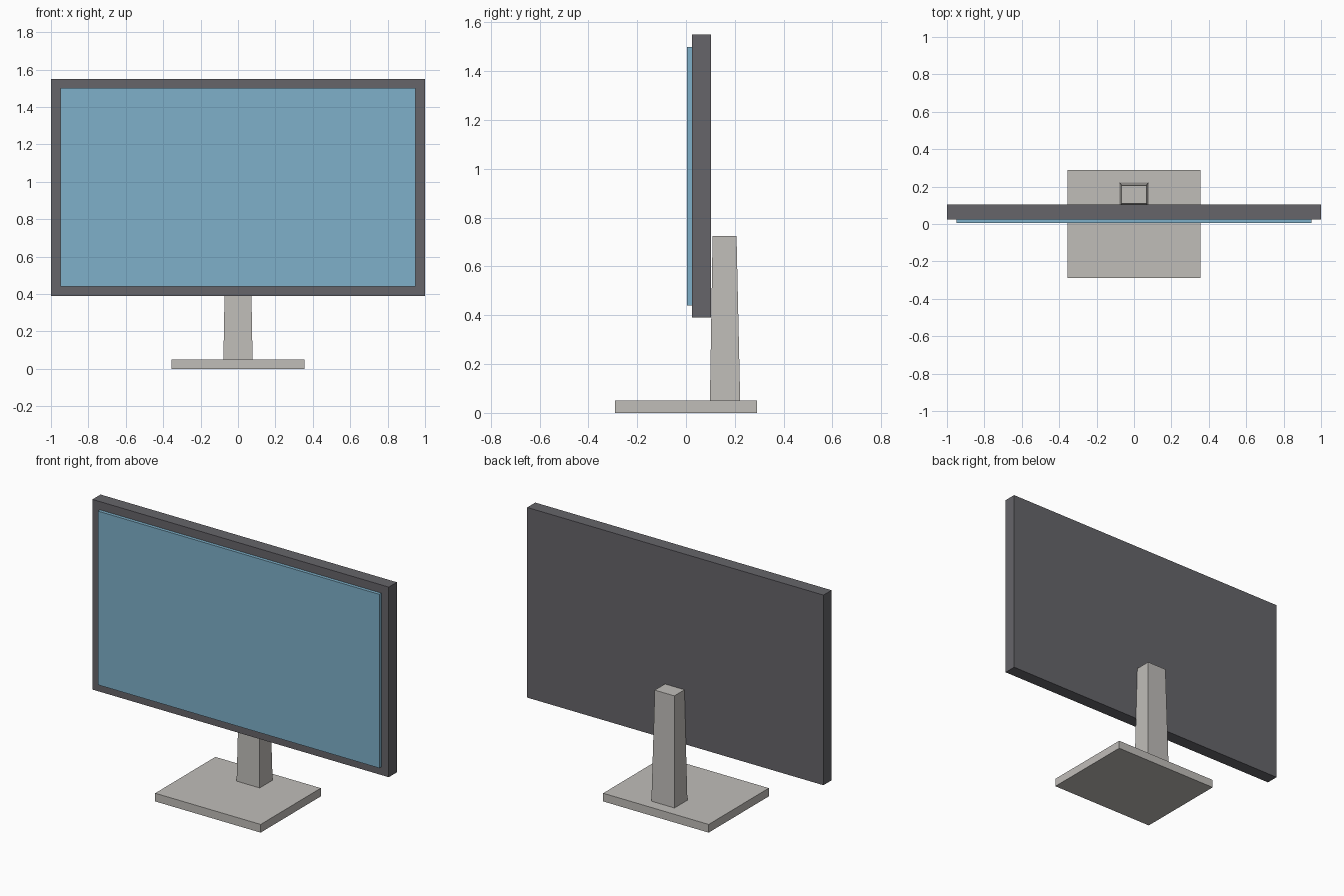
import bpy
import bmesh

cube = bpy.data.objects.get("Cube")
if cube:
    bpy.data.objects.remove(cube, do_unlink=True)


def make_material(name, rgb):
    mat = bpy.data.materials.new(name)
    mat.use_nodes = True
    color = (*rgb, 1.0)
    mat.diffuse_color = color
    mat.node_tree.nodes["Principled BSDF"].inputs["Base Color"].default_value = color
    return mat


def make_block(name, mat, x, y, z, top_x=None, top_y=None):
    """Box with half width x and (low, high) ranges y and z; the top may taper."""
    bm = bmesh.new()
    bmesh.ops.create_cube(bm, size=1)
    for v in bm.verts:
        top = v.co.z > 0
        half = top_x if top and top_x else x
        depth = top_y if top and top_y else y
        v.co = (half if v.co.x > 0 else -half, depth[v.co.y > 0], z[top])
    mesh = bpy.data.meshes.new(name)
    bm.to_mesh(mesh)
    bm.free()
    mesh.materials.append(mat)
    obj = bpy.data.objects.new(name, mesh)
    bpy.context.collection.objects.link(obj)
    return obj


casing = make_material("dark grey casing", (0.133, 0.130, 0.144))
glass = make_material("blue screen", (0.209, 0.434, 0.585))
metal = make_material("warm light grey", (0.527, 0.509, 0.485))

# Display casing and the raised screen panel on its front
make_block("display_casing", casing, 1.0, (0.025, 0.103), (0.39, 1.55))
make_block("screen_panel", glass, 0.95, (0.005, 0.025), (0.44, 1.50))

# Stand: flat foot and tapered neck behind the casing
make_block("stand_foot", metal, 0.356, (-0.29, 0.29), (0.0, 0.05))
make_block("stand_neck", metal, 0.078, (0.098, 0.222), (0.05, 0.725),
           top_x=0.066, top_y=(0.109, 0.207))
